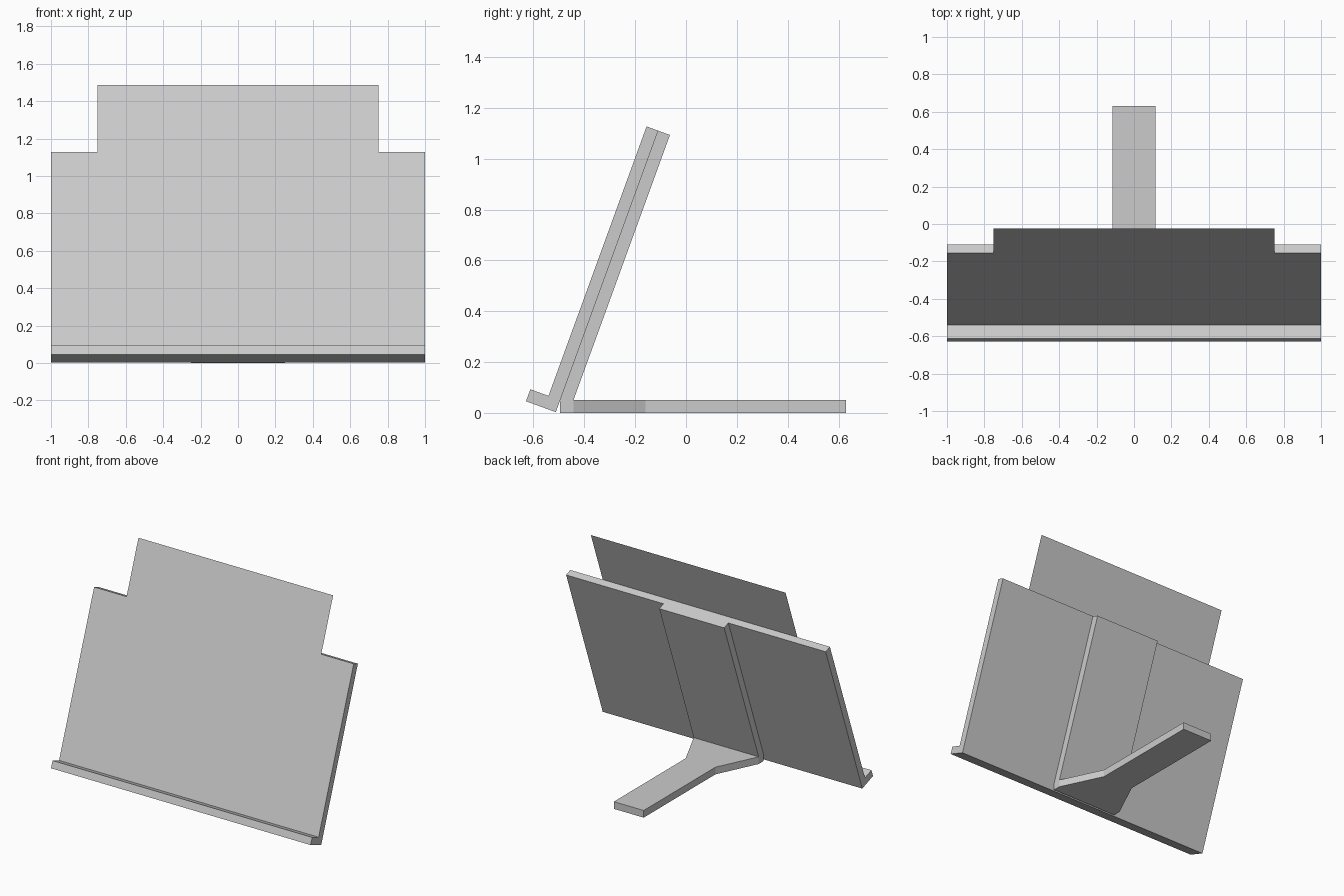
import bpy, bmesh, math
from mathutils import Vector

if "Cube" in bpy.data.objects:
    bpy.data.objects.remove(bpy.data.objects["Cube"])

TILT = math.radians(20)
UP = Vector((0, math.sin(TILT), math.cos(TILT)))       # along the board
BACK = Vector((0, math.cos(TILT), -math.sin(TILT)))    # board's rear normal
HINGE = Vector((0, -0.512, 0.003))                     # lower rear edge of board
T, LENGTH = 0.049, 1.178


def on_board(n, u):
    return HINGE + BACK * n + UP * u


def extrude(name, points, offset):
    """Polygon of 3D points, swept by offset (flat sheet when offset is None)."""
    bm = bmesh.new()
    face = bm.faces.new([bm.verts.new(p) for p in points])
    if offset:
        new = bmesh.ops.extrude_face_region(bm, geom=[face], use_keep_orig=True)["geom"]
        bmesh.ops.translate(bm, vec=offset, verts=[v for v in new if isinstance(v, bmesh.types.BMVert)])
        bmesh.ops.recalc_face_normals(bm, faces=bm.faces)
    mesh = bpy.data.meshes.new(name)
    bm.to_mesh(mesh)
    bm.free()
    obj = bpy.data.objects.new(name, mesh)
    bpy.context.collection.objects.link(obj)
    return obj


def across(points, half_width):
    return [p + Vector((-half_width, 0, 0)) for p in points]


# Tilted rest with the holding lip along its bottom, one L-shaped profile
rest = [(0, 0), (0, LENGTH), (-T, LENGTH), (-T, 0.05), (-0.125, 0.05), (-0.125, 0)]
extrude("rest_board", across([on_board(*p) for p in rest], 1.0), Vector((2, 0, 0)))

# Thin sheet rising above the rest, flush with its front face
sheet = [(-0.75, LENGTH), (0.75, LENGTH), (0.75, 1.561), (-0.75, 1.561)]
extrude("page_sheet", [on_board(-T, u) + Vector((x, 0, 0)) for x, u in sheet], None)

# Central strip on the back, ending on top of the foot
foot_top = 0.05
u_front = (foot_top - HINGE.z) / UP.z
u_back = (foot_top - HINGE.z - BACK.z * T) / UP.z
strip = [(0, u_front), (0, LENGTH), (T, LENGTH), (T, u_back)]
extrude("back_strip", across([on_board(*p) for p in strip], 0.25), Vector((0.5, 0, 0)))

# Foot tapering from the strip to a narrow rear leg
half = [(0.25, -0.495), (0.25, -0.442), (0.115, -0.16), (0.115, 0.63)]
outline = half + [(-x, y) for x, y in reversed(half)]
extrude("foot", [Vector((x, y, 0)) for x, y in outline], Vector((0, 0, foot_top)))
